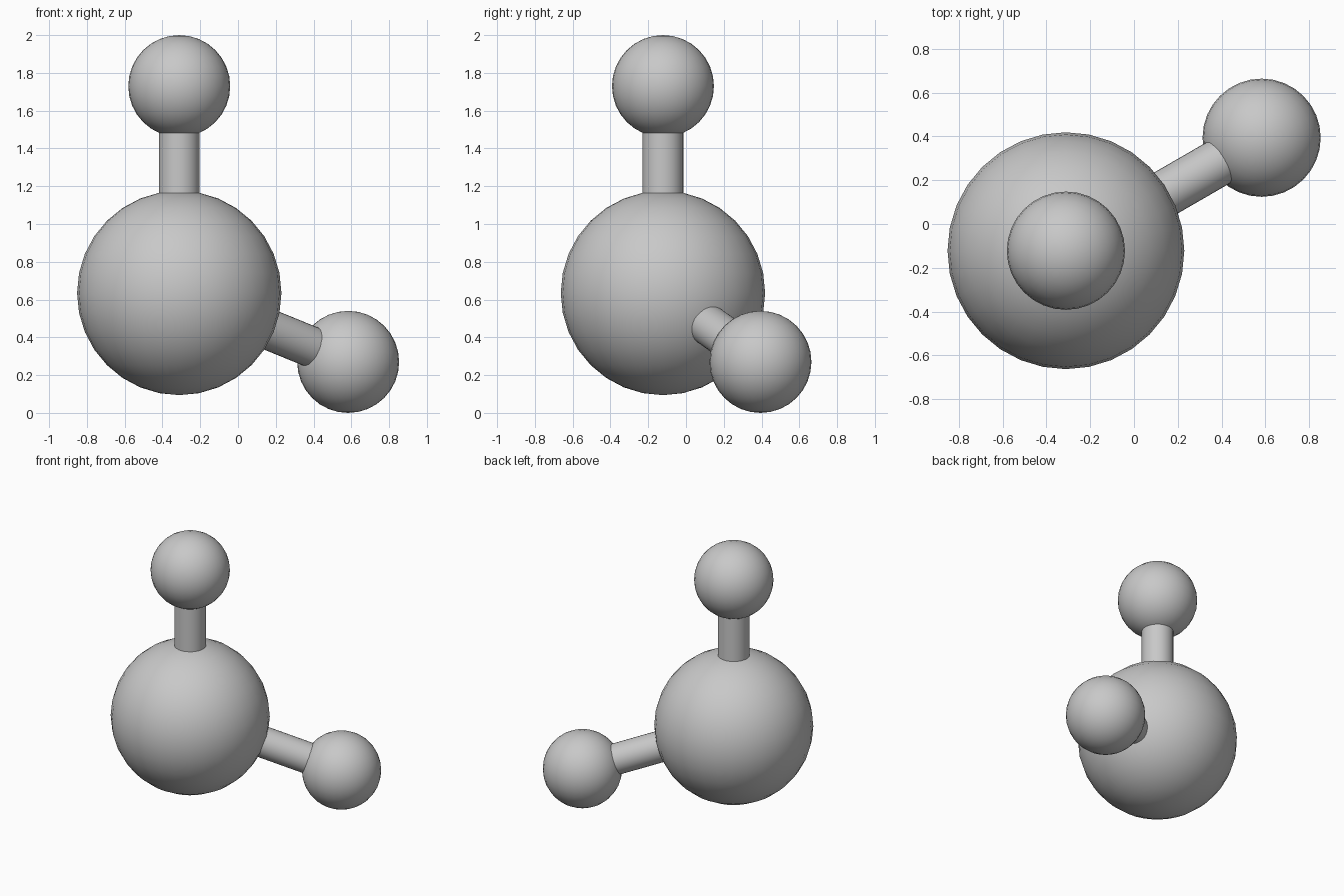
import bpy
import math
from mathutils import Vector

default = bpy.data.objects.get("Cube")
if default:
    bpy.data.objects.remove(default, do_unlink=True)

# Single grey finish
grey = bpy.data.materials.new("plain grey")
grey.use_nodes = True
GREY = (0.58, 0.58, 0.58, 1)
grey.diffuse_color = GREY
grey.node_tree.nodes["Principled BSDF"].inputs["Base Color"].default_value = GREY

CORE_RADIUS, BALL_RADIUS, ROD_RADIUS = 0.541, 0.27, 0.108
ROD_LENGTH = 1.095
CENTRE = Vector((-0.311, -0.122, 0.635))


def finish(name):
    obj = bpy.context.object
    obj.name = name
    obj.data.materials.append(grey)
    bpy.ops.object.shade_smooth_by_angle(angle=math.radians(40))
    return obj


def ball(name, radius, location):
    bpy.ops.mesh.primitive_uv_sphere_add(
        segments=32, ring_count=16, radius=radius, location=location)
    return finish(name)


def rod(name, start, end):
    axis = end - start
    bpy.ops.mesh.primitive_cylinder_add(
        vertices=32, radius=ROD_RADIUS, depth=axis.length,
        location=(start + end) / 2,
        rotation=axis.to_track_quat("Z", "Y").to_euler())
    return finish(name)


# Large central sphere
ball("central_sphere", CORE_RADIUS, CENTRE)

# Two arms, the lower one at the tetrahedral angle and turned 30 degrees
tilt, turn = math.acos(-1 / 3), math.radians(30)
lower = Vector((math.sin(tilt) * math.cos(turn),
                math.sin(tilt) * math.sin(turn),
                math.cos(tilt)))
for label, direction in (("upper", Vector((0, 0, 1))), ("lower", lower)):
    end = CENTRE + direction * ROD_LENGTH
    rod(label + "_rod", CENTRE, end)
    ball(label + "_small_sphere", BALL_RADIUS, end)
